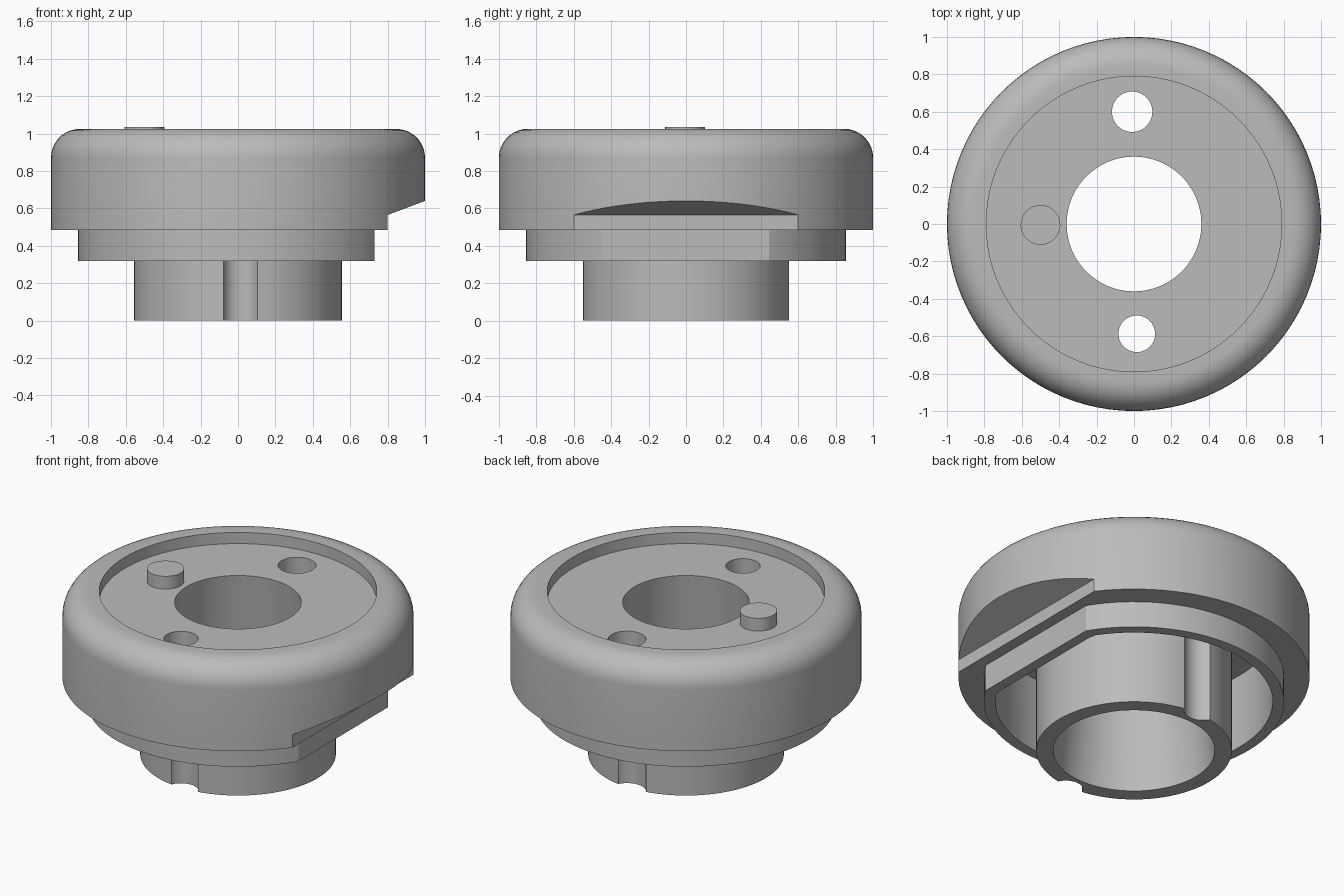
import bpy
import bmesh
from math import pi, sin, cos, radians

default = bpy.data.objects.get("Cube")
if default:
    bpy.data.objects.remove(default, do_unlink=True)

grey = bpy.data.materials.new("plain grey")
grey.use_nodes = True
grey.diffuse_color = (0.5, 0.5, 0.5, 1)
grey.node_tree.nodes["Principled BSDF"].inputs["Base Color"].default_value = (0.5, 0.5, 0.5, 1)


def finish_mesh(name, bm):
    bmesh.ops.recalc_face_normals(bm, faces=bm.faces)
    mesh = bpy.data.meshes.new(name)
    bm.to_mesh(mesh)
    bm.free()
    mesh.materials.append(grey)
    obj = bpy.data.objects.new(name, mesh)
    bpy.context.collection.objects.link(obj)
    return obj


def lathe(name, profile, steps=96):
    """Revolve a closed (radius, z) outline around the z axis."""
    bm = bmesh.new()
    rings = []
    for i in range(steps):
        a = 2 * pi * i / steps
        rings.append([bm.verts.new((r * cos(a), r * sin(a), z)) for r, z in profile])
    n = len(profile)
    for i in range(steps):
        a, b = rings[i], rings[(i + 1) % steps]
        for j in range(n):
            k = (j + 1) % n
            bm.faces.new((a[j], b[j], b[k], a[k]))
    return finish_mesh(name, bm)


def cylinder(name, x, y, radius, z0, z1, steps=48, max_x=None):
    """Upright cylinder, optionally flattened on its +x side."""
    bm = bmesh.new()
    bmesh.ops.create_cone(bm, cap_ends=True, segments=steps,
                          radius1=radius, radius2=radius, depth=z1 - z0)
    for v in bm.verts:
        v.co.x += x
        v.co.y += y
        v.co.z += (z0 + z1) / 2
        if max_x is not None:
            v.co.x = min(v.co.x, max_x)
    bmesh.ops.remove_doubles(bm, verts=bm.verts, dist=1e-5)
    return finish_mesh(name, bm)


def prism(name, outline, half_width):
    """Extrude an (x, z) outline along y."""
    bm = bmesh.new()
    face = bm.faces.new([bm.verts.new((x, -half_width, z)) for x, z in outline])
    out = bmesh.ops.extrude_face_region(bm, geom=[face])
    for v in out["geom"]:
        if isinstance(v, bmesh.types.BMVert):
            v.co.y = half_width
    return finish_mesh(name, bm)


def activate(obj):
    bpy.ops.object.select_all(action="DESELECT")
    obj.select_set(True)
    bpy.context.view_layer.objects.active = obj


def cut(obj, cutter):
    activate(obj)
    cutter.hide_render = True
    mod = obj.modifiers.new("cut", "BOOLEAN")
    mod.operation = "DIFFERENCE"
    mod.solver = "EXACT"
    mod.object = cutter
    bpy.ops.object.modifier_apply(modifier=mod.name)


def bore(z):
    """Radius of the tapered centre bore."""
    return 0.46 - 0.1 * z / FLOOR


FLOOR, CEILING, TOP = 0.955, 0.79, 1.025

# Housing: stepped drum with rounded shoulder and recessed top
shoulder = [(0.845 + 0.155 * cos(radians(a)), 0.87 + 0.155 * sin(radians(a)))
            for a in range(0, 91, 10)]
housing = lathe("housing", [(bore(0.32), 0.32), (0.855, 0.32), (0.855, 0.485), (1, 0.485)]
                + shoulder + [(0.79, TOP), (0.79, FLOOR), (bore(FLOOR), FLOOR)])

# Centre tube with the tapered bore
tube = lathe("centre_tube", [(bore(0), 0), (0.557, 0), (0.557, CEILING), (bore(CEILING), CEILING)])

# Stepped flat on one side, hollow underside and two through holes
flat_cutter = prism("flat_cutter", [(0.73, 0.2), (0.73, 0.485), (0.8, 0.485), (0.8, 0.565),
                                    (1.2, 0.715), (1.2, 0.2)], 1.2)
cavity_cutter = cylinder("cavity_cutter", 0, 0, 0.79, 0.2, CEILING, 96, max_x=0.665)
hole_cutters = [cylinder("back_hole_cutter", -0.01, 0.6, 0.108, -0.1, 1.2),
                cylinder("front_hole_cutter", 0.015, -0.587, 0.098, -0.1, 1.2)]
for cutter in [cavity_cutter, flat_cutter] + hole_cutters:
    cut(housing, cutter)
for cutter in hole_cutters:
    cut(tube, cutter)
for cutter in [cavity_cutter, flat_cutter] + hole_cutters:
    bpy.data.objects.remove(cutter, do_unlink=True)

# Locating pin on the recessed top
pin = cylinder("locating_pin", -0.5, -0.005, 0.106, FLOOR - 0.03, 1.035)

for obj in (housing, tube, pin):
    activate(obj)
    bpy.ops.object.shade_smooth_by_angle(angle=radians(25))
